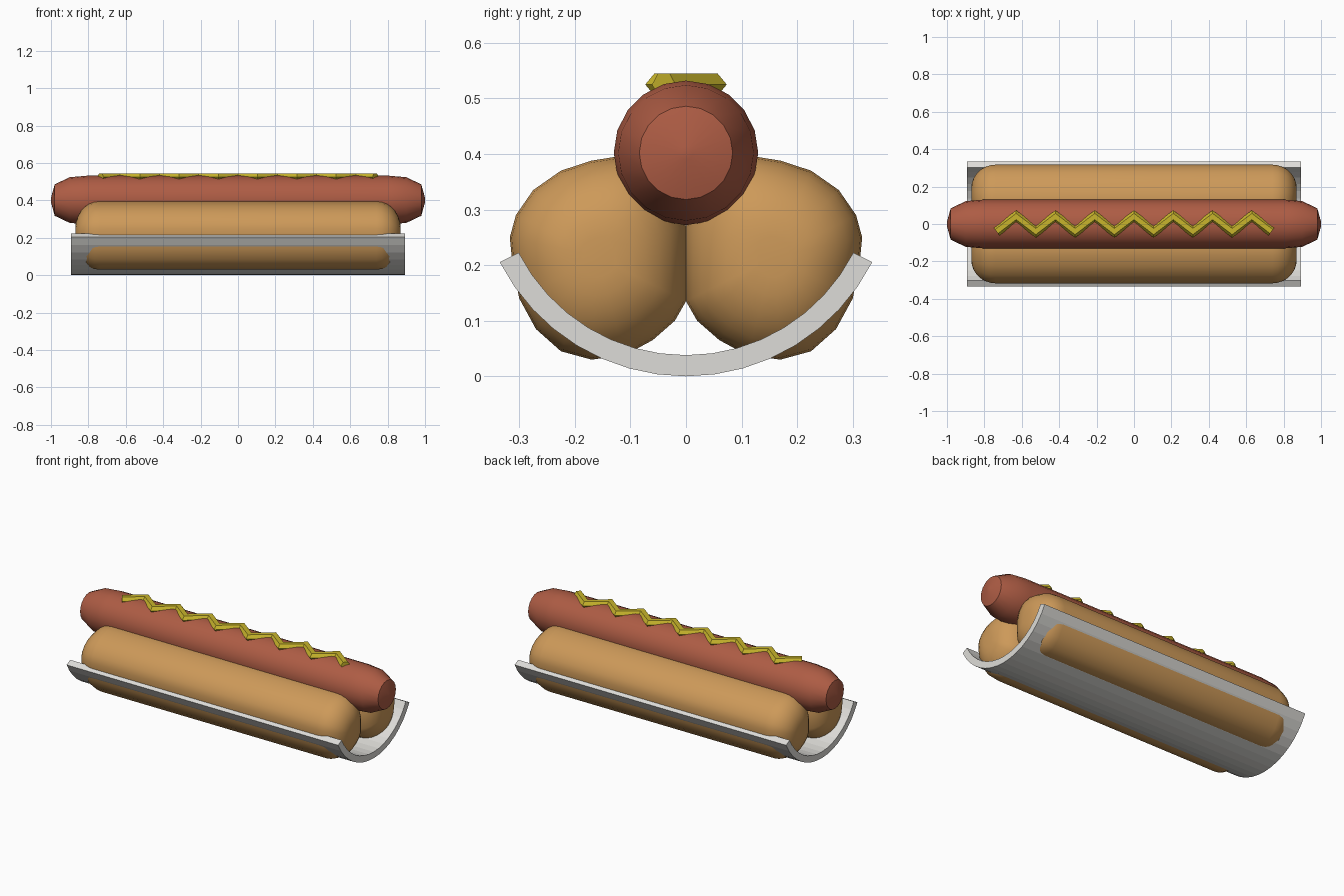
import bpy, bmesh
from math import sin, cos, pi, radians
from mathutils import Vector

cube = bpy.data.objects.get("Cube")
if cube:
    bpy.data.objects.remove(cube, do_unlink=True)


def material(name, rgb):
    mat = bpy.data.materials.new(name)
    mat.use_nodes = True
    mat.diffuse_color = (*rgb, 1)
    mat.node_tree.nodes["Principled BSDF"].inputs["Base Color"].default_value = (*rgb, 1)
    return mat


BREAD = material("toasted bread", (0.61, 0.32, 0.10))
MEAT = material("sausage red", (0.42, 0.107, 0.058))
YELLOW = material("mustard yellow", (0.58, 0.46, 0.025))
PAPER = material("tray white", (0.73, 0.72, 0.69))


def loft(name, rings, mat, smooth_angle=None):
    """Skin a list of closed rings and cap both ends."""
    bm = bmesh.new()
    rows = [[bm.verts.new(p) for p in ring] for ring in rings]
    n = len(rows[0])
    for a, b in zip(rows, rows[1:]):
        for i in range(n):
            j = (i + 1) % n
            bm.faces.new((a[i], a[j], b[j], b[i]))
    bm.faces.new(rows[0])
    bm.faces.new(rows[-1])
    bmesh.ops.recalc_face_normals(bm, faces=bm.faces)
    mesh = bpy.data.meshes.new(name)
    bm.to_mesh(mesh)
    bm.free()
    mesh.materials.append(mat)
    obj = bpy.data.objects.new(name, mesh)
    bpy.context.collection.objects.link(obj)
    if smooth_angle:
        bpy.ops.object.select_all(action='DESELECT')
        obj.select_set(True)
        bpy.context.view_layer.objects.active = obj
        bpy.ops.object.shade_smooth_by_angle(angle=radians(smooth_angle))
    return obj


# Bun halves: plump profile with rounded ends
bun_profile = [(0.12, 0.396), (0.17, 0.388), (0.225, 0.37), (0.275, 0.335),
               (0.306, 0.29), (0.317, 0.25), (0.312, 0.2), (0.3, 0.14),
               (0.27, 0.085), (0.225, 0.045), (0.17, 0.03), (0.11, 0.038),
               (0.06, 0.065), (0.02, 0.1), (0, 0.135), (0, 0.27),
               (0.025, 0.345), (0.065, 0.385)]
centre = Vector((0.16, 0.215))
stations = []
for k in range(8):
    t = k / 7 * pi / 2
    stations.append((0.74 + 0.13 * sin(t), 1 - 0.8 * (1 - cos(t))))
stations = [(-x, s) for x, s in reversed(stations)] + stations
for name, side in (("front_bun", -1), ("back_bun", 1)):
    rings = []
    for x, s in stations:
        pts = [centre + (Vector(p) - centre) * s for p in bun_profile]
        rings.append([(x, side * p.x, p.y) for p in pts])
    loft(name, rings, BREAD, 50)

# Sausage: long cylinder with tapered, slightly domed ends
taper = [(0.81, 0.13), (0.9, 0.122), (0.98, 0.084), (1.0, 0.012)]
taper = [(-x, r) for x, r in reversed(taper)] + taper
SIDES = 20
loft("sausage", [[(x, r * cos(2 * pi * i / SIDES), 0.402 + r * sin(2 * pi * i / SIDES))
                  for i in range(SIDES)] for x, r in taper], MEAT, 32)

# Mustard: mitred six-sided bead along a zigzag
STEP, AMP, R = 0.105, 0.04, 0.0265
path = [Vector((i * STEP, AMP if i % 2 == 0 else -AMP, 0.525)) for i in range(-7, 8)]
rings = []
for i, p in enumerate(path):
    d_in = (p - path[max(i - 1, 0)]).normalized()
    d_out = (path[min(i + 1, len(path) - 1)] - p).normalized()
    tangent = (d_in + d_out).normalized()
    across = Vector((-tangent.y, tangent.x, 0))
    stretch = 1 / tangent.dot(d_out if i == 0 else d_in)
    rings.append([p + across * R * stretch * cos(k * pi / 3)
                  + Vector((0, 0, R * 0.87 * sin(k * pi / 3))) for k in range(6)])
loft("mustard_zigzag", rings, YELLOW)

# Tray: curved sheet with thickness
angles = [radians(-63 + 126 * i / 16) for i in range(17)]
section = [(0.376 * sin(a), 0.376 * (1 - cos(a))) for a in angles]
section += [(0.338 * sin(a), 0.376 - 0.338 * cos(a)) for a in reversed(angles)]
loft("tray", [[(x, y, z) for y, z in section] for x in (-0.893, 0.893)], PAPER)
